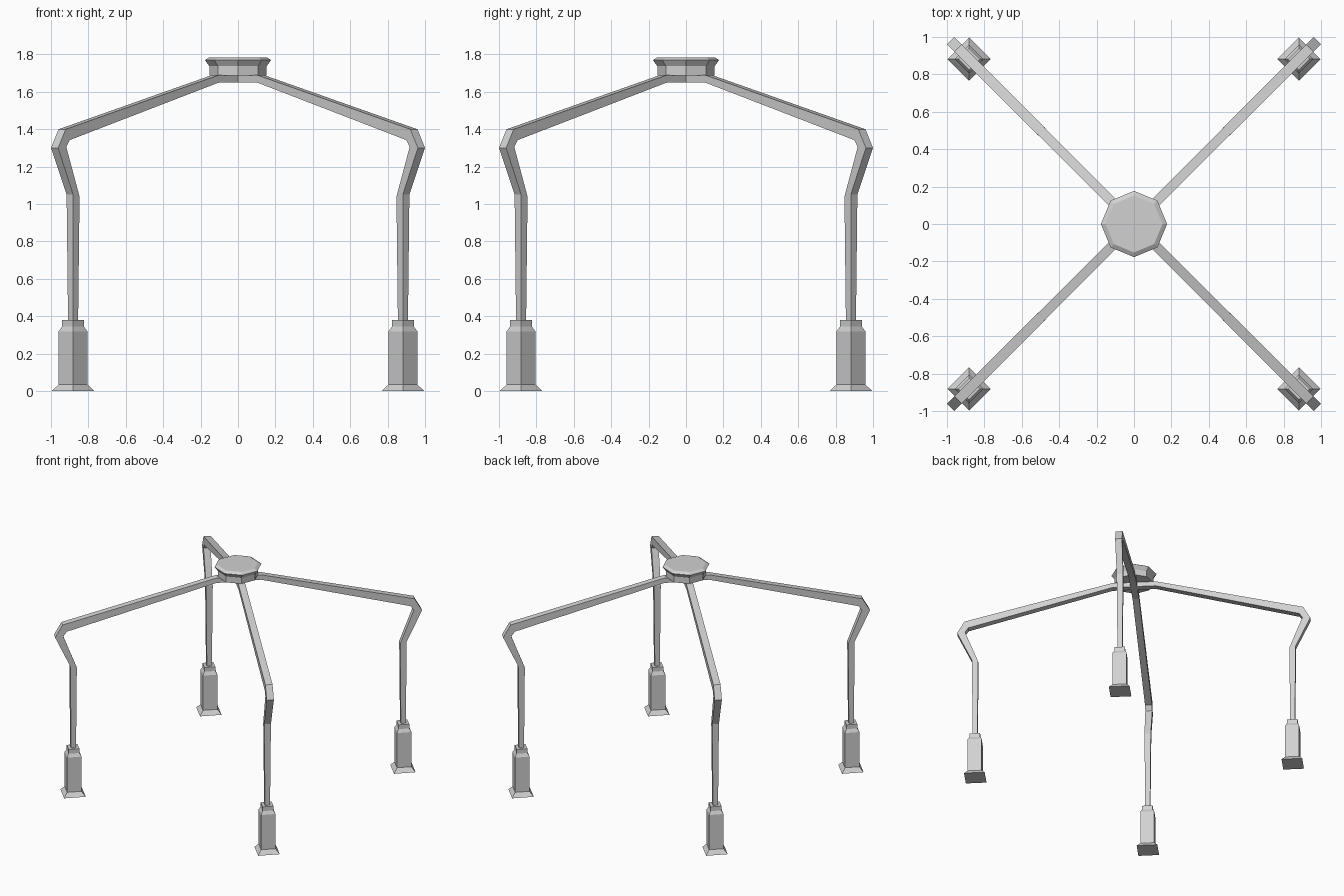
import bpy
import bmesh
from math import pi, cos, sin
from mathutils import Matrix

cube = bpy.data.objects.get("Cube")
if cube:
    bpy.data.objects.remove(cube, do_unlink=True)

grey = bpy.data.materials.new("light grey")
grey.use_nodes = True
colour = (0.64, 0.64, 0.64, 1)
grey.diffuse_color = colour
grey.node_tree.nodes["Principled BSDF"].inputs["Base Color"].default_value = colour


def loft(name, rings, turn=0):
    """Skin a list of equal-sized point rings, cap both ends, turn about z."""
    bm = bmesh.new()
    loops = [[bm.verts.new(p) for p in ring] for ring in rings]
    n = len(loops[0])
    for a, b in zip(loops, loops[1:]):
        for i in range(n):
            j = (i + 1) % n
            bm.faces.new((a[i], a[j], b[j], b[i]))
    bm.faces.new(loops[0][::-1])
    bm.faces.new(loops[-1])
    bm.transform(Matrix.Rotation(turn, 4, "Z"))
    bmesh.ops.recalc_face_normals(bm, faces=bm.faces)
    mesh = bpy.data.meshes.new(name)
    bm.to_mesh(mesh)
    bm.free()
    mesh.materials.append(grey)
    obj = bpy.data.objects.new(name, mesh)
    bpy.context.collection.objects.link(obj)
    return obj


def ring(sides, radius, z, x=0, start=0):
    angles = [start + 2 * pi * i / sides for i in range(sides)]
    return [(x + radius * cos(a), radius * sin(a), z) for a in angles]


# Flared eight-sided hub
hub = [(0.153, 1.688), (0.153, 1.737), (0.177, 1.77), (0.152, 1.785)]
loft("hub", [ring(8, r, z) for r, z in hub])

# Square pedestal: corner radius and height
pedestal = [(0.115, 0), (0.077, 0.035), (0.077, 0.32), (0.058, 0.345), (0.058, 0.38)]
LEG_REACH = 1.247

# Bent leg: outer reach and height, inner reach and height, half width
bent_leg = [
    (1.266, 0.375, 1.228, 0.375, 0.019),
    (1.271, 1.05, 1.223, 1.04, 0.025),
    (1.387, 1.30, 1.325, 1.305, 0.027),
    (1.33, 1.40, 1.30, 1.342, 0.027),
    (0.17, 1.69, 0.17, 1.65, 0.026),
    (0, 1.69, 0, 1.65, 0.026),
]

corners = ["back_left", "back_right", "front_right", "front_left"]
for k, corner in enumerate(corners):
    turn = pi / 4 + k * pi / 2
    loft(corner + "_pedestal",
         [ring(4, r, z, LEG_REACH, pi / 4) for r, z in pedestal], turn)
    loft(corner + "_leg",
         [[(ro, -w, zo), (ro, w, zo), (ri, w, zi), (ri, -w, zi)]
          for ro, zo, ri, zi, w in bent_leg], turn)
